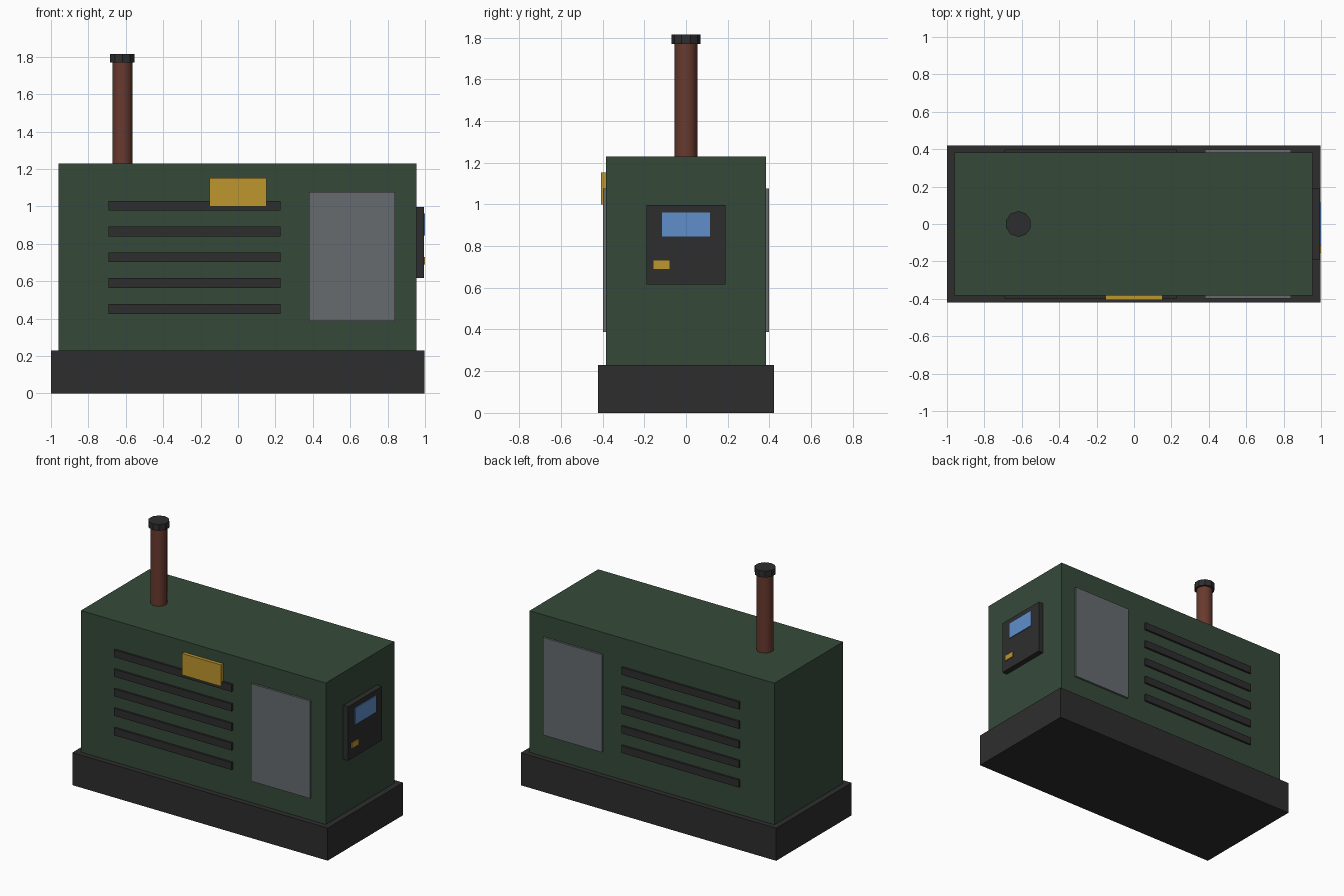
import bpy

if "Cube" in bpy.data.objects:
    bpy.data.objects.remove(bpy.data.objects["Cube"], do_unlink=True)


def material(name, r, g, b):
    m = bpy.data.materials.new(name)
    m.use_nodes = True
    m.diffuse_color = (r, g, b, 1)
    m.node_tree.nodes["Principled BSDF"].inputs["Base Color"].default_value = (r, g, b, 1)
    return m


GREEN = material("dark green paint", 0.036, 0.068, 0.042)
BLACK = material("charcoal", 0.027, 0.027, 0.027)
GREY = material("door grey", 0.133, 0.146, 0.158)
YELLOW = material("warning yellow", 0.51, 0.305, 0.027)
BLUE = material("screen blue", 0.115, 0.275, 0.6)
RUST = material("rusty brown", 0.14, 0.042, 0.027)


def box(name, x, y, z, mat):
    """Box from (low, high) ranges on each axis."""
    ranges = (x, y, z)
    bpy.ops.mesh.primitive_cube_add(size=1, location=[(a + b) / 2 for a, b in ranges])
    ob = bpy.context.object
    ob.name = name
    ob.scale = [b - a for a, b in ranges]
    bpy.ops.object.transform_apply(location=False, rotation=False, scale=True)
    ob.data.materials.append(mat)
    return ob


def tube(name, sides, radius, low, high, mat):
    bpy.ops.mesh.primitive_cylinder_add(vertices=sides, radius=radius, depth=high - low,
                                        location=(-0.618, 0, (low + high) / 2))
    ob = bpy.context.object
    ob.name = name
    ob.data.materials.append(mat)
    return ob


# Base skid and housing
SIDE = 0.383
base_top, roof = 0.23, 1.23
box("base", (-1, 0.996), (-0.421, 0.421), (0, base_top), BLACK)
box("housing", (-0.96, 0.955), (-SIDE, SIDE), (base_top, roof), GREEN)

# Vents and access door on both long sides
for label, s in (("front", -1), ("back", 1)):
    depth = sorted((s * (SIDE - 0.01), s * 0.397))
    for i in range(5):
        z = 0.452 + i * 0.138
        box(f"{label}_vent_{i + 1}", (-0.692, 0.228), depth, (z - 0.026, z + 0.026), BLACK)
    box(f"{label}_door", (0.38, 0.84), depth, (0.388, 1.077), GREY)

# Warning plate on the front
box("warning_plate", (-0.153, 0.153), (-0.407, -0.38), (1.0, 1.152), YELLOW)

# Control panel on the left end
box("control_panel", (0.945, 0.994), (-0.19, 0.19), (0.617, 0.998), BLACK)
box("control_screen", (0.991, 1.0), (-0.116, 0.116), (0.845, 0.962), BLUE)
box("control_button", (0.991, 1.0), (-0.155, -0.078), (0.69, 0.73), YELLOW)

# Exhaust stack
tube("exhaust_pipe", 16, 0.054, roof - 0.01, 1.775, RUST)
bpy.ops.object.shade_smooth_by_angle()
tube("exhaust_cap", 10, 0.069, 1.77, 1.815, BLACK)
